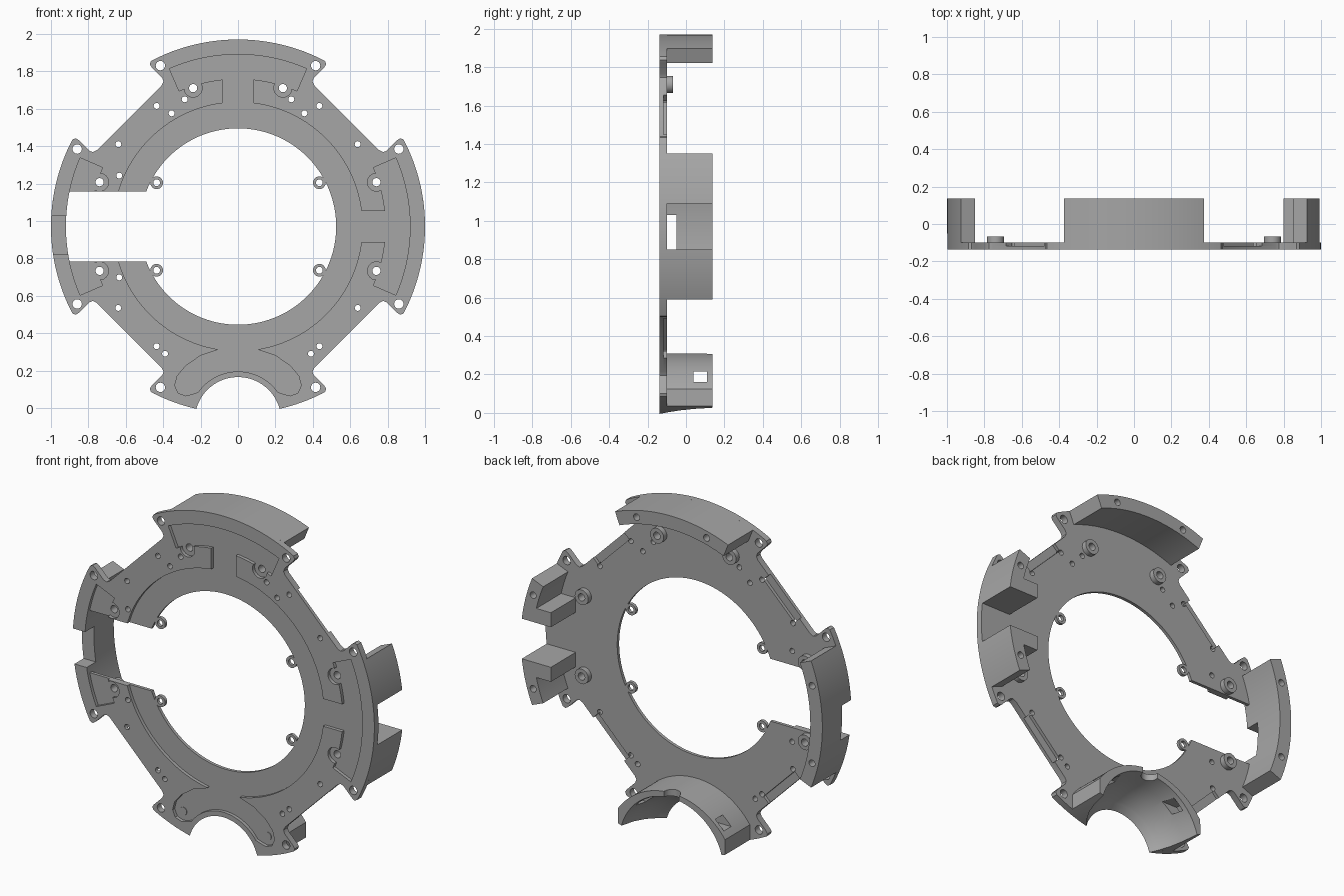
import bpy, bmesh, math

cube = bpy.data.objects.get("Cube")
if cube:
    bpy.data.objects.remove(cube, do_unlink=True)

CZ = 0.97                                  # height of the ring centre
FRONT, MID, REAR, BACK = -0.137, -0.117, -0.098, 0.137

grey = bpy.data.materials.new("plain grey")
grey.use_nodes = True
COLOUR = (0.38, 0.38, 0.38, 1)
grey.diffuse_color = COLOUR
grey.node_tree.nodes["Principled BSDF"].inputs["Base Color"].default_value = COLOUR


def loft(name, sections):
    """Solid through (y, points) sections; points are (x, height from ring centre)."""
    bm = bmesh.new()
    loops = [[bm.verts.new((x, y, w + CZ)) for x, w in pts] for y, pts in sections]
    for a, b in zip(loops, loops[1:]):
        for i in range(len(a)):
            j = (i + 1) % len(a)
            bm.faces.new((a[i], a[j], b[j], b[i]))
    bm.faces.new(loops[0])
    bm.faces.new(loops[-1])
    bmesh.ops.recalc_face_normals(bm, faces=bm.faces)
    mesh = bpy.data.meshes.new(name)
    bm.to_mesh(mesh)
    bm.free()
    mesh.materials.append(grey)
    obj = bpy.data.objects.new(name, mesh)
    bpy.context.collection.objects.link(obj)
    return obj


def prism(name, pts, y0, y1):
    return loft(name, [(y0, pts), (y1, pts)])


def arc(r, a0, a1, n, cx=0, cw=0):
    angles = [math.radians(a0 + (a1 - a0) * i / n) for i in range(n + 1)]
    return [(cx + r * math.cos(a), cw + r * math.sin(a)) for a in angles]


def disc(r, cx=0, cw=0, n=24):
    return arc(r, 0, 360, n, cx, cw)[:-1]


def band(r0, r1, a0, a1):
    return arc(r1, a0, a1, 28) + arc(r0, a1, a0, 28)


def rect(x0, x1, w0, w1):
    return [(x0, w0), (x1, w0), (x1, w1), (x0, w1)]


def turn(pts, deg):
    c, s = math.cos(math.radians(deg)), math.sin(math.radians(deg))
    return [(x * c - w * s, x * s + w * c) for x, w in pts]


def boolean(obj, tool, mode="DIFFERENCE"):
    mod = obj.modifiers.new("cut", "BOOLEAN")
    mod.object, mod.operation, mod.solver = tool, mode, "EXACT"
    deps = bpy.context.evaluated_depsgraph_get()
    mesh = bpy.data.meshes.new_from_object(obj.evaluated_get(deps))
    obj.modifiers.clear()
    obj.data = mesh
    bpy.data.objects.remove(tool, do_unlink=True)


def cut(obj, pts, y0=-0.3, y1=0.3):
    boolean(obj, prism("cutter", pts, y0, y1))


def cut_flare(obj):
    """Widening round opening at the bottom."""
    rings = [(-0.2, 0.20), (FRONT, 0.231), (-0.09, 0.268), (-0.03, 0.302),
             (0.04, 0.326), (BACK, 0.345), (0.2, 0.35)]
    boolean(obj, loft("cutter", [(y, disc(r, 0, -0.066 - CZ, 72)) for y, r in rings]))


# Plate outline: four arms with rounded tabs
half = [(0.885, 0.465), (0.868, 0.472), (0.852, 0.462),
        (0.795, 0.405), (0.775, 0.398), (0.755, 0.408)]
quarter = arc(1, -26.5, 26.5, 32) + half + [(w, x) for x, w in reversed(half)]
outline = [p for k in range(4) for p in turn(quarter, 90 * k)]

back_plate = prism("back_plate", outline, MID, REAR)
front_plate = prism("front_rim_plate", outline, FRONT, MID)

# Hole positions
both = (-1, 1)
bosses = [(s * 0.24, 0.74) for s in both] + [(s * 0.74, t * 0.237) for s in both for t in both]
tab_holes = [(s * x, t * w) for x, w in ((0.415, 0.86), (0.86, 0.414)) for s in both for t in both]
small = [(0.285, 0.68), (0.355, 0.605), (0.435, 0.645), (0.64, 0.44),
         (0.64, -0.435), (0.435, -0.64), (0.39, -0.68)]
pin_holes = [(s * x, w) for x, w in small for s in both] + [(-0.635, t * 0.272) for t in both]
ears = [(s * 0.435, t * 0.234) for s in both for t in both]

# Left slot, stepping out through the rim at the shallow notch
slot = [(-0.47, -0.187), (-0.47, 0.187)] + arc(0.92, 168.3, 191.7, 12)
notch = rect(-1.1, -0.85, -0.15, 0.06)

# Back layer: central hole and strips along the diagonal edges
cut(back_plate, disc(0.525, n=120))
for k in range(4):
    cut(back_plate, turn(rect(0.775, 0.9, -0.145, 0.145), 45 + 90 * k))

# Front layer: ring recess, arm pockets and the bottom pocket
cut(front_plate, disc(0.665, n=120))
for k in range(4):
    if k != 3:
        cut(front_plate, turn(band(0.79, 0.92, -23.5, 23.5), 90 * k))
    if k < 2:
        cut(front_plate, turn(rect(0.6, 0.83, -0.082, 0.082), 90 * k))
for x, w in bosses:
    cut(front_plate, disc(0.048, x, w))
side = [(0.10, -0.62), (0.11, -0.66), (0.20, -0.69), (0.28, -0.745), (0.325, -0.80),
        (0.338, -0.85), (0.32, -0.89), (0.28, -0.905), (0.24, -0.895)]
arch = arc(0.261, 35, 145, 24, 0, -0.066 - CZ)
cut(front_plate, side + arch + [(-x, w) for x, w in reversed(side)])

for plate in (back_plate, front_plate):
    cut(plate, slot)
    cut(plate, notch)
    cut_flare(plate)
    for x, w in tab_holes:
        cut(plate, disc(0.025, x, w))
    for x, w in pin_holes:
        cut(plate, disc(0.016, x, w, 16))
for x, w in bosses:
    cut(back_plate, disc(0.022, x, w))

# Ears at the central hole
for x, w in ears:
    boolean(back_plate, prism("ear", disc(0.034, x, w), MID, REAR), "UNION")
    cut(back_plate, disc(0.018, x, w, 16))

# Raised screw bosses on the back
for x, w in bosses:
    boss = prism("screw_boss", disc(0.045, x, w), REAR - 0.002, -0.067)
    cut(boss, disc(0.022, x, w))

# Blind pegs in the bottom pocket
for s in both:
    prism("bottom_peg", disc(0.024, s * 0.28, -0.85), MID - 0.003, MID + 0.002)


def screw_holes(wall, angles):
    for a in angles:
        x, w = arc(0.96, a, a, 1)[0]
        cut(wall, disc(0.02, x, w, 16), 0.03, 0.3)


# Curved walls at the top and left
top_wall = prism("top_wall", band(0.92, 1, 68, 112), REAR - 0.004, BACK)
screw_holes(top_wall, (76, 104))
left_wall = prism("left_wall", band(0.92, 1, 157.7, 202.3), REAR - 0.004, BACK)
cut(left_wall, notch, -0.3, -0.05)
screw_holes(left_wall, (166, 194))

# Pair of blocks at the right, each with an inner rail
for s in both:
    pts = arc(1, 6.9, 22.3, 14) + arc(0.92, 22.3, 13, 8)
    pts += [(0.80, 0.207), (0.80, 0.12)]
    block = prism("right_block", [(x, s * w) for x, w in pts], REAR - 0.004, BACK)
    screw_holes(block, (s * 17,))

# Flared arch shell at the bottom
crown = arc(0.433, 35, 145, 40, 0, -0.123 - CZ)
foot = arc(1, 249.2, 290.8, 24)
shell = prism("bottom_arch", crown + foot, REAR - 0.004, BACK)
cut_flare(shell)
cut(shell, rect(-0.6, 0.6, 0.16 - CZ, 0.215 - CZ), 0.04, 0.11)
bpy.ops.mesh.primitive_cylinder_add(vertices=32, radius=0.05, depth=0.3, location=(0, BACK, 0.3))
boolean(shell, bpy.context.object)

# Smooth curved walls, sharp edges
bpy.ops.object.select_all(action="DESELECT")
for obj in bpy.context.collection.objects:
    if obj.type == "MESH":
        obj.select_set(True)
        bpy.context.view_layer.objects.active = obj
bpy.ops.object.shade_smooth_by_angle(angle=math.radians(30))
